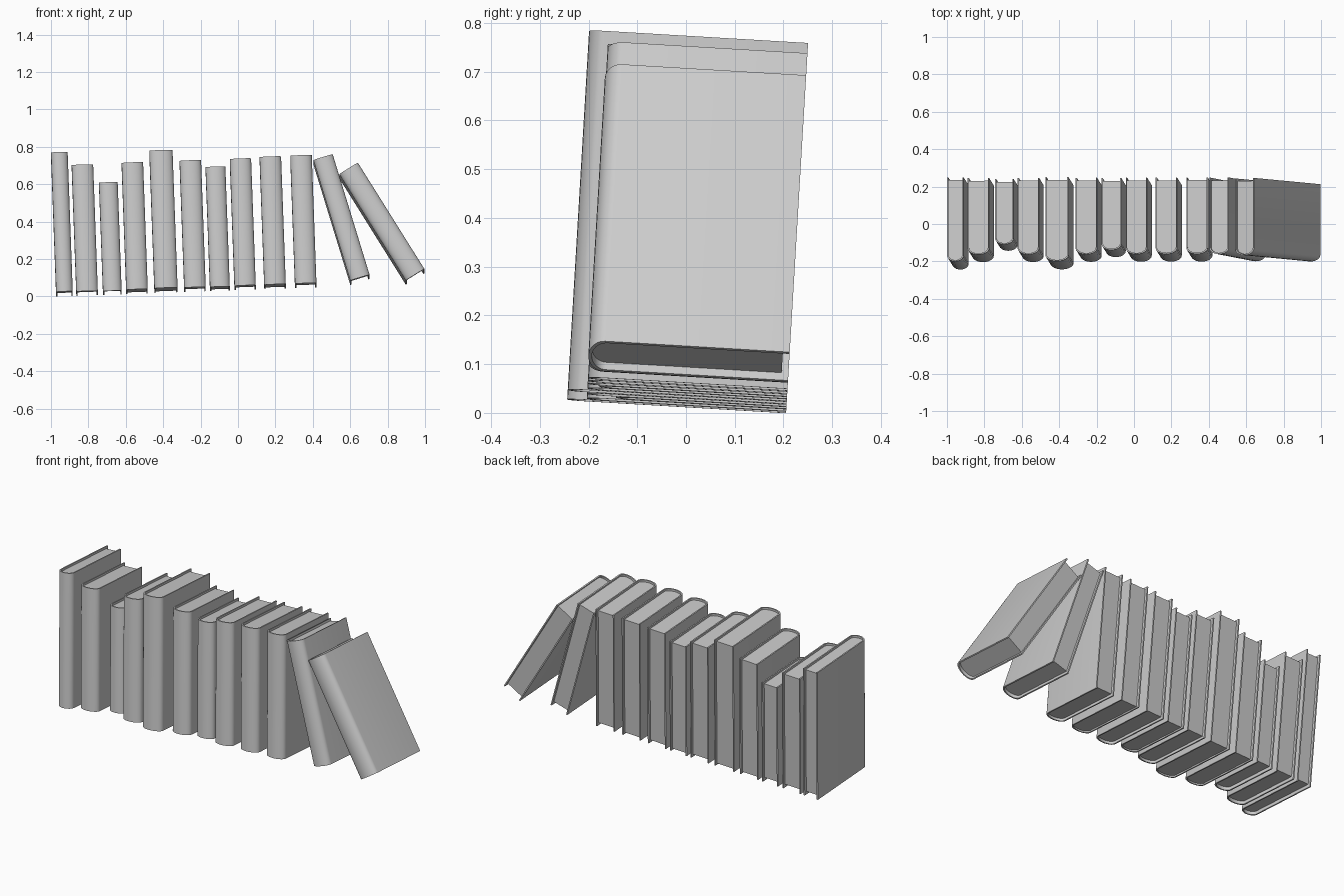
import bpy, bmesh, math
from mathutils import Matrix, Vector

cube = bpy.data.objects.get("Cube")
if cube:
    bpy.data.objects.remove(cube, do_unlink=True)

grey = bpy.data.materials.new("plain_grey")
grey.use_nodes = True
COLOUR = (0.6, 0.6, 0.6, 1)
grey.diffuse_color = COLOUR
grey.node_tree.nodes["Principled BSDF"].inputs["Base Color"].default_value = COLOUR

BACK = 0.205      # shared line of the fore edges
BOARD = 0.007     # cover thickness
BULGE = 0.033     # depth of the rounded spine
ROW_TILT = Matrix.Rotation(math.radians(-3.4), 4, "X")


def u_profile(half, spine, bulge, back, steps=12):
    """Open U outline: right fore edge, round the spine, left fore edge."""
    points = [(half, back)]
    for i in range(steps + 1):
        a = math.pi * i / steps
        points.append((half * math.cos(a), spine + bulge - bulge * math.sin(a)))
    return points + [(-half, back)]


def extrude_outline(name, outline, faces, low, high, place):
    """Raise flat faces made from an outline into a solid."""
    bm = bmesh.new()
    verts = [bm.verts.new((x, y, low)) for x, y in outline]
    flat = [bm.faces.new([verts[i] for i in f]) for f in faces]
    raised = bmesh.ops.extrude_face_region(bm, geom=flat, use_keep_orig=True)
    top = [g for g in raised["geom"] if isinstance(g, bmesh.types.BMVert)]
    bmesh.ops.translate(bm, verts=top, vec=Vector((0, 0, high - low)))
    bmesh.ops.recalc_face_normals(bm, faces=bm.faces)
    mesh = bpy.data.meshes.new(name)
    bm.to_mesh(mesh)
    bm.free()
    mesh.materials.append(grey)
    obj = bpy.data.objects.new(name, mesh)
    obj.matrix_world = place
    bpy.context.collection.objects.link(obj)
    bpy.ops.object.select_all(action="DESELECT")
    obj.select_set(True)
    bpy.context.view_layer.objects.active = obj
    bpy.ops.object.shade_smooth_by_angle(angle=math.radians(35))


def book(number, x, z, width, height, depth, lean, recess):
    place = ROW_TILT @ Matrix.Translation((x, 0, z)) @ Matrix.Rotation(math.radians(-lean), 4, "Y")
    half, spine = width / 2, BACK - depth
    # Cover: two boards joined by a rounded spine
    outer = u_profile(half, spine, BULGE, BACK)
    inner = u_profile(half - BOARD, spine + BOARD, BULGE - 0.003, BACK)
    n = len(outer)
    strips = [(i, i + 1, n + i + 1, n + i) for i in range(n - 1)]
    extrude_outline(f"cover_{number}", outer + inner, strips, 0, height, place)
    # Page block, set in from the cover edges
    pages = u_profile(half - BOARD, spine + BOARD, BULGE - 0.003, BACK - 0.014)
    extrude_outline(f"pages_{number}", pages, [range(n)], recess, height - 0.012, place)


# Upright books: x, width, height, depth, page recess
upright = [
    (-0.928, 0.089, 0.747, 0.450, 0.018),
    (-0.807, 0.115, 0.678, 0.410, 0.018),
    (-0.672, 0.100, 0.582, 0.350, 0.018),
    (-0.540, 0.115, 0.680, 0.410, 0.008),
    (-0.385, 0.124, 0.738, 0.450, 0.008),
    (-0.230, 0.115, 0.680, 0.410, 0.014),
    (-0.097, 0.106, 0.643, 0.385, 0.008),
    (0.038, 0.114, 0.680, 0.410, 0.014),
    (0.198, 0.115, 0.685, 0.410, 0.008),
    (0.362, 0.115, 0.686, 0.410, 0.014),
]
for i, (x, w, h, d, r) in enumerate(upright, 1):
    book(i, x, 0.013 + 0.036 * (x + 0.93), w, h, d, 2.1, r)

# Two books leaning against the row
book(11, 0.652, 0.090, 0.108, 0.675, 0.410, 17.0, 0.018)
book(12, 0.947, 0.106, 0.117, 0.671, 0.412, 32.0, 0.018)
